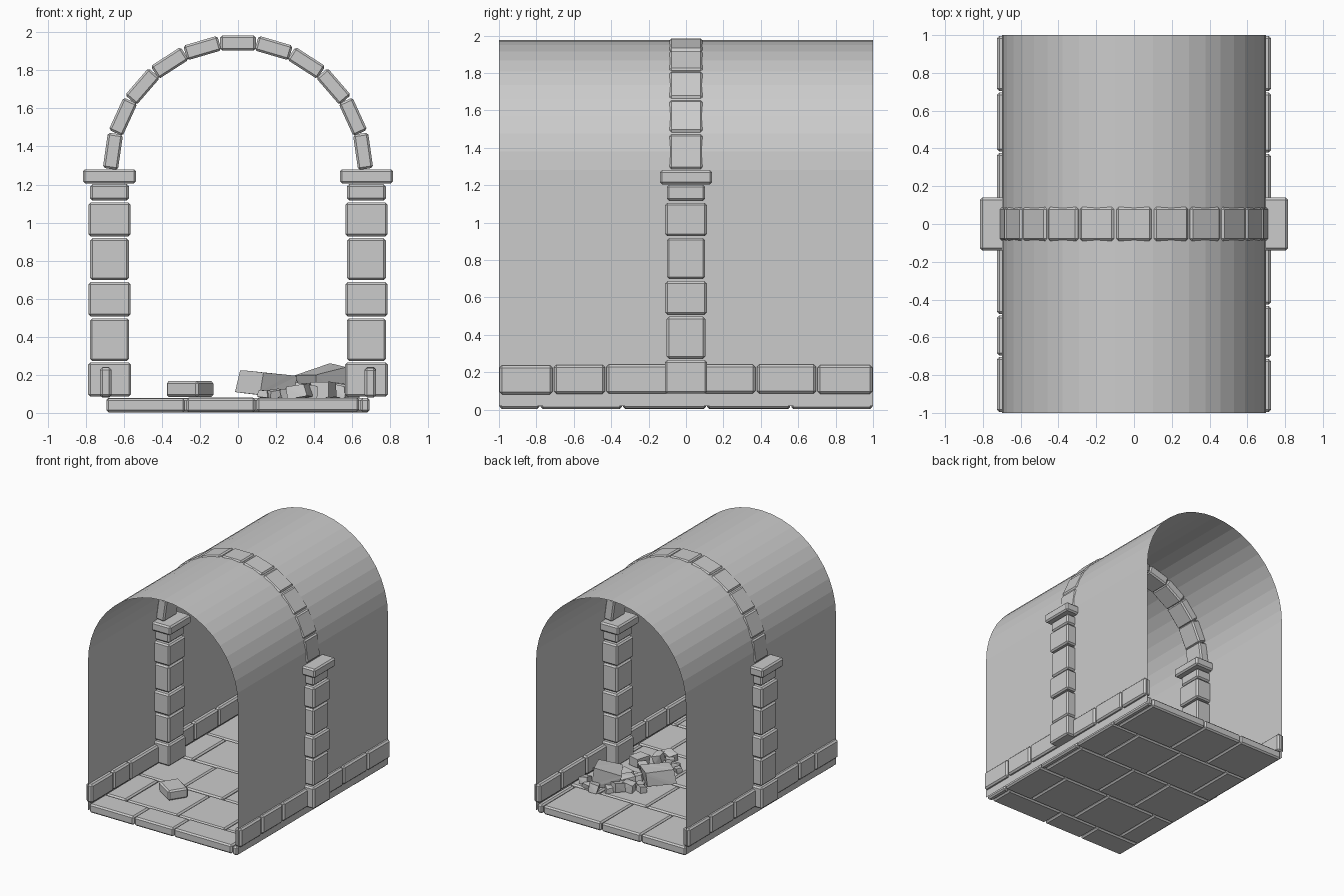
import bpy, bmesh, math, random
from mathutils import Matrix, Euler, Vector

if "Cube" in bpy.data.objects:
    bpy.data.objects.remove(bpy.data.objects["Cube"])

rng = random.Random(4)


def add_block(bm, center, size, rot=(0, 0, 0), bevel=0.012, jitter=0.0):
    """Append one chamfered stone to bm."""
    part = bmesh.new()
    bmesh.ops.create_cube(part, size=1)
    for v in part.verts:
        v.co = Vector([c * s * (1 + rng.uniform(-jitter, jitter)) for c, s in zip(v.co, size)])
    if jitter:
        bmesh.ops.convex_hull(part, input=part.verts[:])
    bmesh.ops.bevel(part, geom=part.edges[:], offset=bevel, segments=1,
                    affect='EDGES', profile=0.5, clamp_overlap=True)
    part.transform(Matrix.Translation(center) @ Euler(rot).to_matrix().to_4x4())
    mesh = bpy.data.meshes.new("tmp")
    part.to_mesh(mesh)
    part.free()
    bm.from_mesh(mesh)
    bpy.data.meshes.remove(mesh)


def finish(bm, name):
    mesh = bpy.data.meshes.new(name)
    bmesh.ops.recalc_face_normals(bm, faces=bm.faces[:])
    bm.to_mesh(mesh)
    bm.free()
    ob = bpy.data.objects.new(name, mesh)
    bpy.context.collection.objects.link(ob)
    return ob


SPRING = 1.28

# tunnel wall and vault: one open sheet
bm = bmesh.new()
profile = [(0.70, 0.02)]
profile += [(0.70 * math.cos(math.pi * i / 22), SPRING + 0.697 * math.sin(math.pi * i / 22))
            for i in range(23)]
profile += [(-0.70, 0.02)]
front = [bm.verts.new((x, -1, z)) for x, z in profile]
back = [bm.verts.new((x, 1, z)) for x, z in profile]
for i in range(len(profile) - 1):
    bm.faces.new((front[i], front[i + 1], back[i + 1], back[i]))
finish(bm, "vault_shell")

# arch ring of eleven stones
bm = bmesh.new()
N = 11
for i in range(N):
    a = math.pi * (i + 0.5) / N
    add_block(bm, (0.664 * math.cos(a), 0, SPRING + 0.664 * math.sin(a)),
              (0.08, 0.178, 0.187), (0, -a, 0), 0.011)
finish(bm, "arch_ring")

# pillars: z range and half width of each stone
stones = [(0.085, 0.265, 0.113), (0.272, 0.497, 0.103), (0.507, 0.687, 0.111),
          (0.698, 0.918, 0.102), (0.928, 1.106, 0.111), (1.116, 1.202, 0.102),
          (1.205, 1.28, 0.14)]
for side, label in ((-1, "left"), (1, "right")):
    bm = bmesh.new()
    for lo, hi, h in stones:
        add_block(bm, (side * 0.675, 0, (lo + hi) / 2), (2 * h, 2 * h, hi - lo))
    finish(bm, label + "_pillar")

# skirting stones along both walls
for side, label, cuts in ((-1, "left", (-1, -0.70, -0.48, -0.02, 0.38, 0.70, 1)),
                          (1, "right", (-1, -0.71, -0.43, -0.02, 0.375, 0.70, 1))):
    bm = bmesh.new()
    for a, b in zip(cuts, cuts[1:]):
        add_block(bm, (side * 0.695, (a + b) / 2, 0.162 + rng.uniform(-0.003, 0.003)),
                  (0.062, b - a - 0.008, 0.155), bevel=0.013)
    finish(bm, label + "_skirting")

# floor slabs in staggered rows
rows = (-1, -0.78, -0.34, 0.11, 0.56, 1)
cuts_even = (-0.695, -0.275, 0.095, 0.64, 0.695)
cuts_odd = (-0.695, -0.50, -0.02, 0.42, 0.695)
bm = bmesh.new()
for r, (y0, y1) in enumerate(zip(rows, rows[1:])):
    cuts = cuts_odd if r % 2 else cuts_even
    for x0, x1 in zip(cuts, cuts[1:]):
        add_block(bm, ((x0 + x1) / 2, (y0 + y1) / 2, 0.041 + rng.uniform(-0.002, 0.002)),
                  (x1 - x0 - 0.006, y1 - y0 - 0.006, 0.074), bevel=0.012)
finish(bm, "floor_slabs")

# single fallen brick near the front
bm = bmesh.new()
add_block(bm, (-0.252, -0.5, 0.125), (0.2, 0.165, 0.083), (0, 0, math.radians(-33)))
finish(bm, "fallen_brick")

# rubble heap: two big boulders and scattered small chunks
bm = bmesh.new()
add_block(bm, (0.14, 0.16, 0.15), (0.21, 0.18, 0.12), (0.1, 0.08, 0.75), 0.014, 0.12)
add_block(bm, (0.45, 0.40, 0.15), (0.19, 0.18, 0.14), (0.12, -0.2, 0.5), 0.014, 0.2)
chunks = [(0.32, -0.24, 0.09), (0.37, -0.17, 0.08), (0.27, -0.17, 0.06), (0.14, -0.09, 0.05),
          (0.19, -0.14, 0.05), (0.45, -0.02, 0.10), (0.37, 0.04, 0.07), (0.60, 0.48, 0.08),
          (0.47, 0.55, 0.08), (0.54, 0.53, 0.06), (0.25, 0.40, 0.09), (0.31, 0.45, 0.09),
          (0.33, 0.32, 0.11), (0.37, 0.50, 0.06), (0.16, 0.36, 0.06), (0.40, 0.24, 0.10),
          (0.52, 0.25, 0.09), (0.30, 0.20, 0.07), (0.57, 0.33, 0.09), (0.22, 0.30, 0.06)]
for x, y, s in chunks:
    h = s * rng.uniform(0.6, 0.85)
    add_block(bm, (x, y, 0.078 + h / 2), (s * 1.15, s * 0.9, h),
              (rng.uniform(-0.2, 0.2), rng.uniform(-0.2, 0.2), rng.uniform(0, 3)), 0.006, 0.2)
finish(bm, "rubble_heap")
